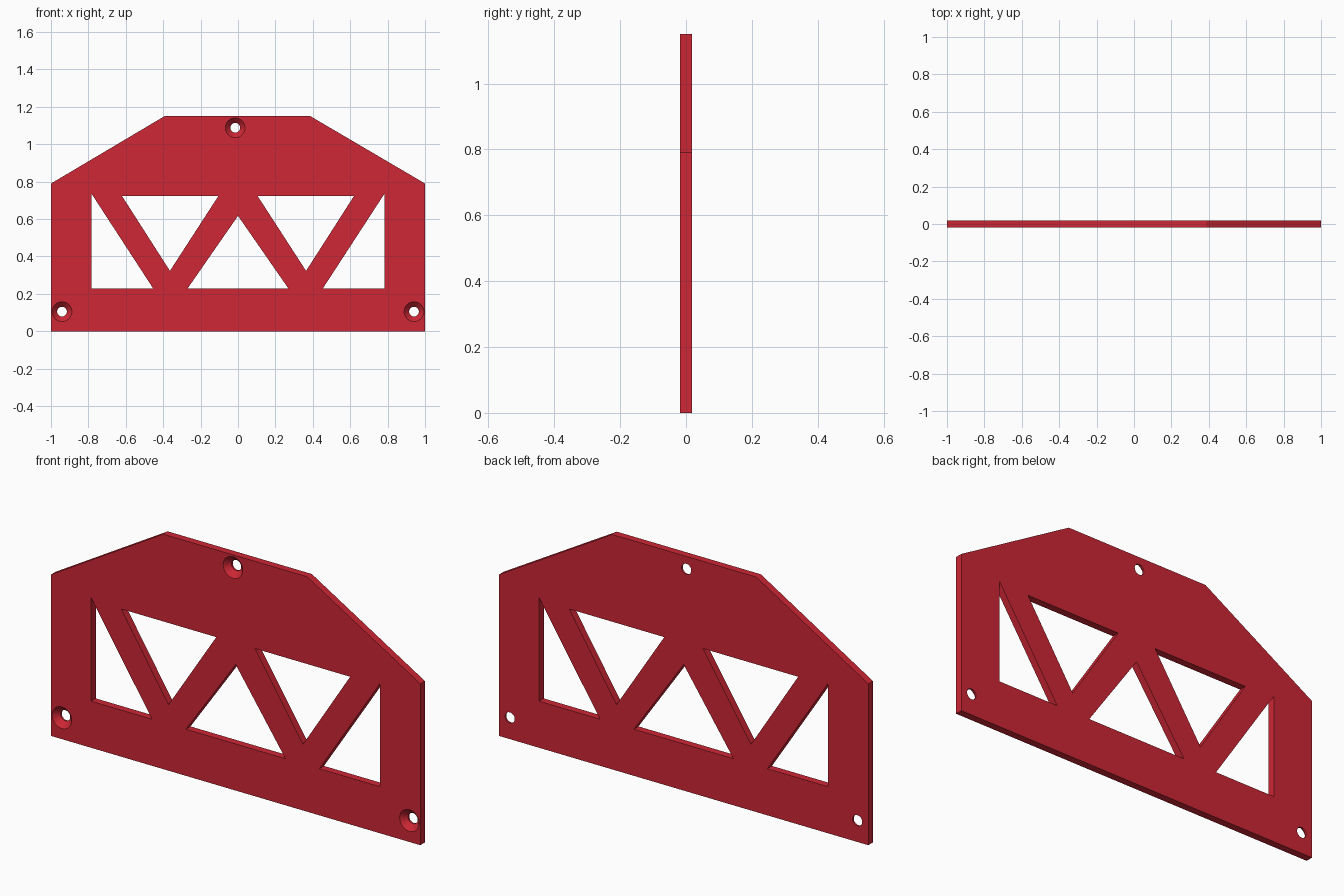
import bpy, bmesh, math

if "Cube" in bpy.data.objects:
    bpy.data.objects.remove(bpy.data.objects["Cube"])

T = 0.018  # half thickness of the plate


def mesh_object(name, rings):
    """Loft closed rings of (x, y, z) points into a capped solid."""
    bm = bmesh.new()
    loops = [[bm.verts.new(p) for p in ring] for ring in rings]
    n = len(loops[0])
    bm.faces.new(loops[0])
    bm.faces.new(loops[-1])
    for a, b in zip(loops, loops[1:]):
        for i in range(n):
            j = (i + 1) % n
            bm.faces.new((a[i], a[j], b[j], b[i]))
    bmesh.ops.recalc_face_normals(bm, faces=bm.faces)
    mesh = bpy.data.meshes.new(name)
    bm.to_mesh(mesh)
    bm.free()
    obj = bpy.data.objects.new(name, mesh)
    bpy.context.collection.objects.link(obj)
    return obj


def prism(name, profile, half):
    return mesh_object(name, [[(x, y, z) for x, z in profile] for y in (-half, half)])


def screw_cutter(cx, cz, sides=32):
    # wide countersink at the front, narrowing to a straight through hole
    steps = [(-T - 0.01, 0.063), (-T + 0.027, 0.026), (T + 0.02, 0.026)]
    angles = [2 * math.pi * i / sides for i in range(sides)]
    return mesh_object("screw_hole_cutter", [
        [(cx + r * math.cos(a), y, cz + r * math.sin(a)) for a in angles]
        for y, r in steps])


# Plate outline
plate = prism("truss_plate", [(-1, 0), (1, 0), (1, 0.79), (0.387, 1.15),
                              (-0.393, 1.15), (-1, 0.79)], T)

# Triangular windows: centre one, plus two mirrored pairs
windows = [[(-0.27, 0.228), (0.27, 0.228), (0, 0.617)]]
for s in (-1, 1):
    windows.append([(s * 0.783, 0.735), (s * 0.783, 0.228), (s * 0.453, 0.228)])
    windows.append([(s * 0.62, 0.723), (s * 0.105, 0.723), (s * 0.364, 0.323)])
cutters = [prism("window_cutter", w, 0.1) for w in windows]

# Countersunk screw holes
cutters += [screw_cutter(x, z) for x, z in
            [(-0.015, 1.088), (-0.941, 0.105), (0.941, 0.105)]]

# Cut everything out of the plate
for c in cutters:
    c.hide_render = True
    mod = plate.modifiers.new("cut", 'BOOLEAN')
    mod.operation = 'DIFFERENCE'
    mod.solver = 'EXACT'
    mod.object = c
bpy.context.view_layer.objects.active = plate
plate.select_set(True)
for mod in list(plate.modifiers):
    bpy.ops.object.modifier_apply(modifier=mod.name)
for c in cutters:
    bpy.data.objects.remove(c, do_unlink=True)

# Red finish
red = bpy.data.materials.new("red")
red.diffuse_color = (0.61, 0.02, 0.035, 1)
red.use_nodes = True
red.node_tree.nodes["Principled BSDF"].inputs["Base Color"].default_value = red.diffuse_color
plate.data.materials.clear()
plate.data.materials.append(red)
